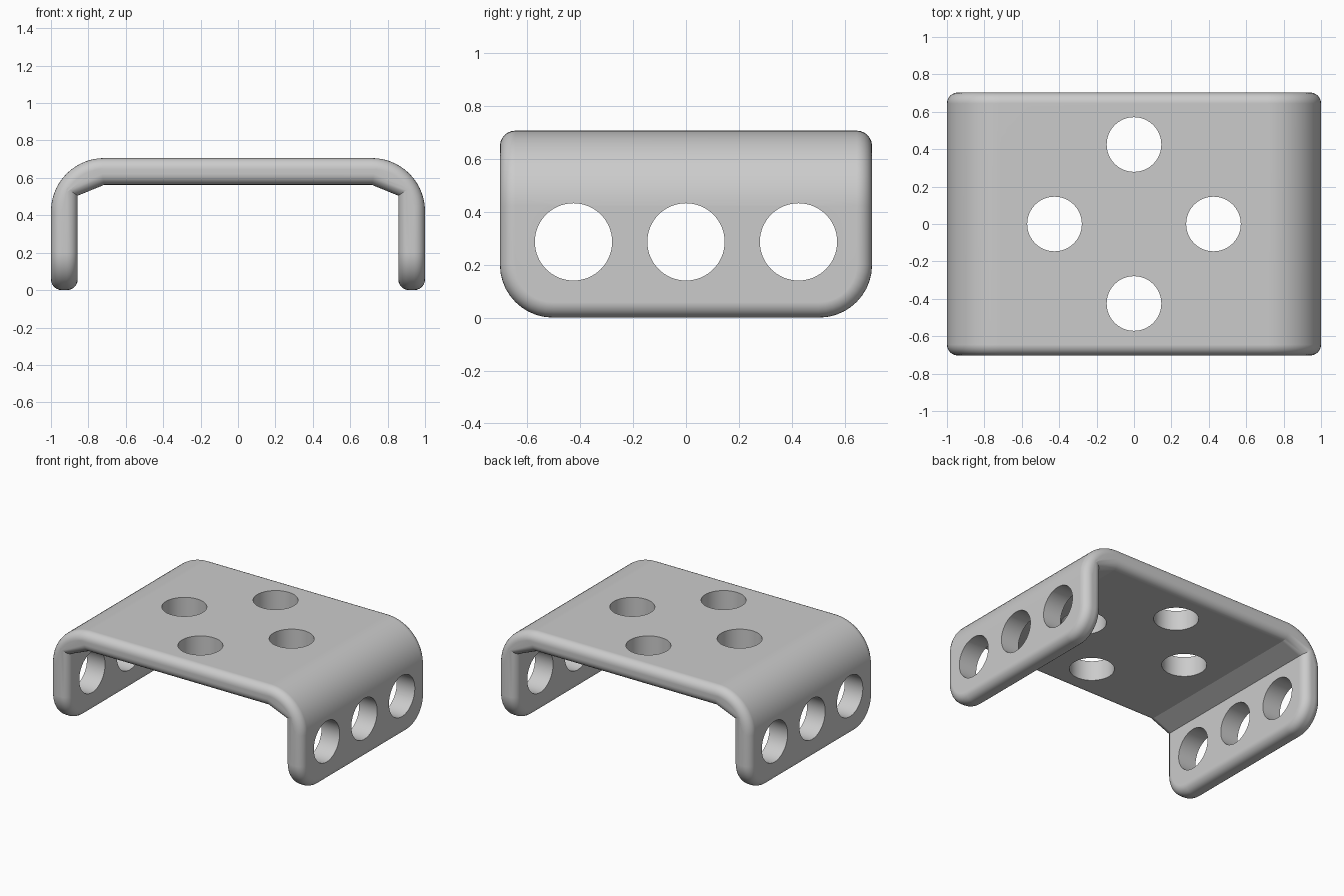
import bpy, bmesh, math
from mathutils import Matrix

if "Cube" in bpy.data.objects:
    bpy.data.objects.remove(bpy.data.objects["Cube"])

HALF_Y, H, T, R = 0.703, 0.706, 0.143, 0.285   # half depth, height, wall, outer bend radius


def finish(bm, name):
    bmesh.ops.recalc_face_normals(bm, faces=bm.faces)
    mesh = bpy.data.meshes.new(name)
    bm.to_mesh(mesh)
    bm.free()
    obj = bpy.data.objects.new(name, mesh)
    bpy.context.collection.objects.link(obj)
    return obj


# U profile: right half, then mirrored
right = [(0.715, H - T), (1 - T, 0.505), (1 - T, 0), (1, 0)]
for i in range(15):
    a = math.pi / 2 * i / 14
    right.append((1 - R + R * math.cos(a), H - R + R * math.sin(a)))
profile = right + [(-x, z) for x, z in reversed(right)]

bm = bmesh.new()
face = bm.faces.new([bm.verts.new((x, -HALF_Y, z)) for x, z in profile])
ext = bmesh.ops.extrude_face_region(bm, geom=[face])
bmesh.ops.translate(bm, vec=(0, 2 * HALF_Y, 0),
                    verts=[g for g in ext["geom"] if isinstance(g, bmesh.types.BMVert)])
bmesh.ops.recalc_face_normals(bm, faces=bm.faces)

# large rounded lower corners of the flanges
corners = [e for e in bm.edges
           if all(abs(v.co.z) < 1e-5 for v in e.verts)
           and abs(e.verts[0].co.y - e.verts[1].co.y) < 1e-5]
bmesh.ops.bevel(bm, geom=corners, offset=0.2, segments=10, profile=0.5,
                affect='EDGES', clamp_overlap=False)

# small round-over along every rim
bm.normal_update()
rims = [e for e in bm.edges if e.calc_face_angle(0) > math.radians(75)]
bmesh.ops.bevel(bm, geom=rims, offset=0.058, segments=6, profile=0.5,
                affect='EDGES', clamp_overlap=False)
bracket = finish(bm, "bracket")

# hole cutters: three through both flanges, four through the top plate
bm = bmesh.new()


def drill(loc, depth, rot):
    bmesh.ops.create_cone(bm, cap_ends=True, segments=64, radius1=0.146, radius2=0.146,
                          depth=depth, matrix=Matrix.Translation(loc) @ rot)


for y in (-0.425, 0, 0.425):
    drill((0, y, 0.286), 2.4, Matrix.Rotation(math.pi / 2, 4, 'Y'))
for x, y in ((0.425, 0), (-0.425, 0), (0, 0.425), (0, -0.425)):
    drill((x, y, 0.68), 0.36, Matrix())
cutter = finish(bm, "hole_cutter")
cutter.hide_render = True

bpy.context.view_layer.objects.active = bracket
bracket.select_set(True)
cut = bracket.modifiers.new("holes", 'BOOLEAN')
cut.operation = 'DIFFERENCE'
cut.solver = 'EXACT'
cut.object = cutter
bpy.ops.object.modifier_apply(modifier=cut.name)
bpy.data.objects.remove(cutter)

# smooth rounds with flat plates
bpy.ops.object.shade_smooth_by_angle(angle=math.radians(20))
weighted = bracket.modifiers.new("flat_plates", 'WEIGHTED_NORMAL')
weighted.keep_sharp = True
